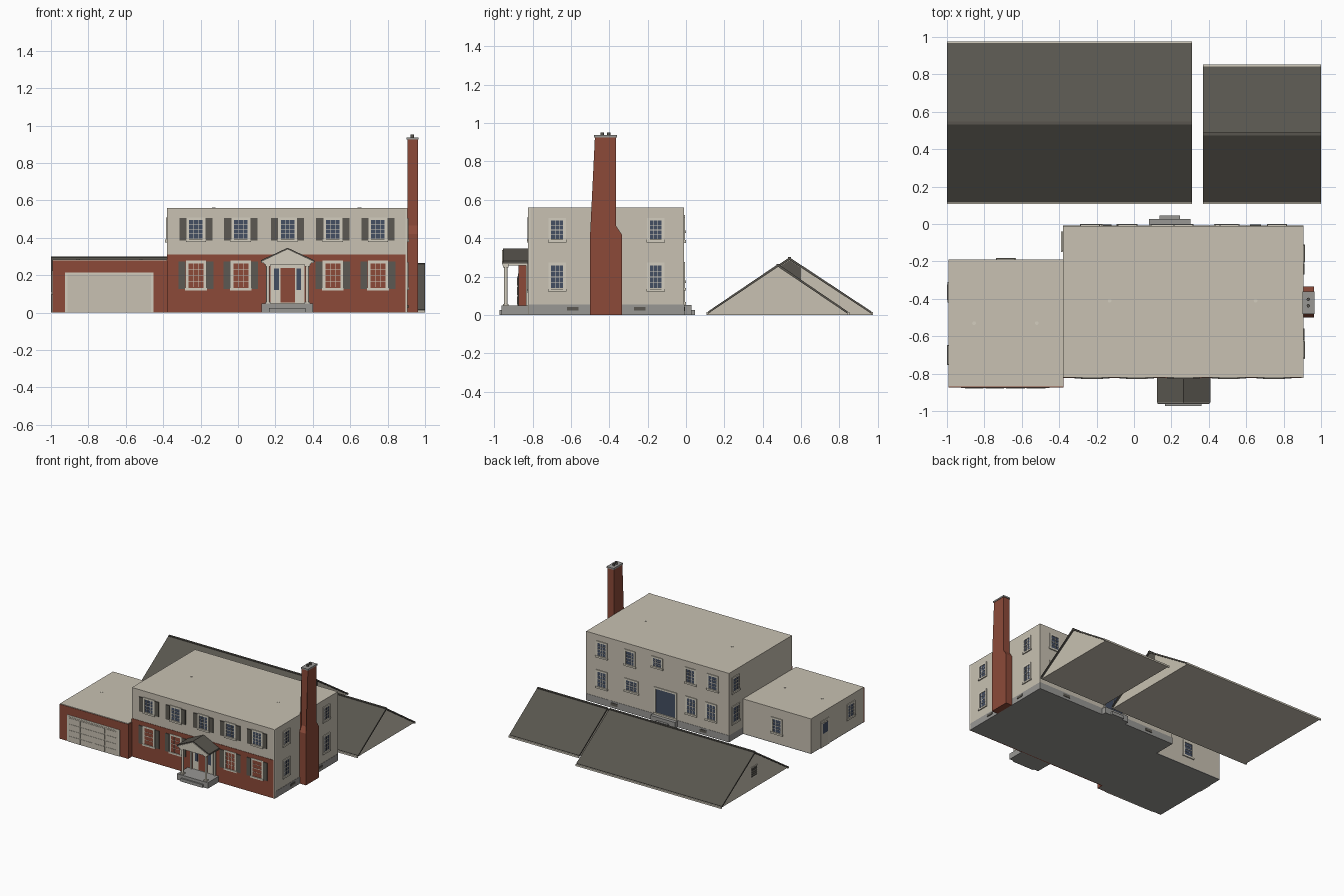
import bpy, bmesh, math
from mathutils import Vector

if "Cube" in bpy.data.objects:
    bpy.data.objects.remove(bpy.data.objects["Cube"])


def material(name, r, g, b):
    m = bpy.data.materials.new(name)
    lin = [((c / 255 + 0.055) / 1.055) ** 2.4 for c in (r, g, b)]
    m.diffuse_color = (*lin, 1)
    m.use_nodes = True
    m.node_tree.nodes["Principled BSDF"].inputs["Base Color"].default_value = m.diffuse_color
    return m


SIDING = material("beige_siding", 200, 193, 178)
TRIM = material("pale_trim", 212, 206, 191)
BRICK = material("red_brick", 140, 74, 57)
SHINGLE = material("dark_shingle", 88, 85, 78)
SHUTTER = material("shutter_grey", 92, 89, 82)
STONE = material("grey_stone", 152, 151, 148)
GLASS = material("blue_glass", 68, 78, 98)


def finish(name, bm, mats):
    bmesh.ops.recalc_face_normals(bm, faces=bm.faces)
    me = bpy.data.meshes.new(name)
    bm.to_mesh(me)
    bm.free()
    for m in mats:
        me.materials.append(m)
    ob = bpy.data.objects.new(name, me)
    bpy.context.collection.objects.link(ob)
    return ob


def boxes(name, items):
    """items: (material, x0, x1, y0, y1, z0, z1)"""
    bm, mats = bmesh.new(), []
    for mat, x0, x1, y0, y1, z0, z1 in items:
        if mat not in mats:
            mats.append(mat)
        vs = bmesh.ops.create_cube(bm, size=1)["verts"]
        for v in vs:
            v.co = Vector(((x0 + x1) / 2 + v.co.x * (x1 - x0),
                           (y0 + y1) / 2 + v.co.y * (y1 - y0),
                           (z0 + z1) / 2 + v.co.z * (z1 - z0)))
        for f in {f for v in vs for f in v.link_faces}:
            f.material_index = mats.index(mat)
    return finish(name, bm, mats)


def prism(name, mat, profile, a0, a1, axis):
    """Extrude a profile (horizontal, z) along the x or y axis."""
    bm = bmesh.new()
    pt = (lambda a, h, z: (a, h, z)) if axis == "x" else (lambda a, h, z: (h, a, z))
    lo = [bm.verts.new(pt(a0, h, z)) for h, z in profile]
    hi = [bm.verts.new(pt(a1, h, z)) for h, z in profile]
    ends = [bm.faces.new(lo), bm.faces.new(hi)]
    n = len(profile)
    for i in range(n):
        j = (i + 1) % n
        bm.faces.new((lo[i], lo[j], hi[j], hi[i]))
    bmesh.ops.triangulate(bm, faces=ends)
    return finish(name, bm, [mat])


def cylinders(name, mat, spots, r, z0, z1, sides=12):
    bm = bmesh.new()
    for x, y in spots:
        vs = bmesh.ops.create_cone(bm, cap_ends=True, segments=sides, radius1=r,
                                   radius2=r, depth=z1 - z0)["verts"]
        bmesh.ops.translate(bm, verts=vs, vec=(x, y, (z0 + z1) / 2))
    ob = finish(name, bm, [mat])
    for p in ob.data.polygons:
        p.use_smooth = abs(p.normal.z) < 0.5
    return ob


# Walls: (axis of the normal, plane position, outward sign)
FRONT, BACK, RIGHT = ("y", -0.82, -1), ("y", -0.01, 1), ("x", 0.905, 1)
MAIN_LEFT, GAR_LEFT = ("x", -0.38, -1), ("x", -0.992, -1)
GAR_BACK, GAR_FRONT = ("y", -0.19, 1), ("y", -0.87, -1)


def on_wall(wall, mat, u0, u1, z0, z1, depth):
    axis, p, s = wall
    d0, d1 = sorted((p - s * 0.004, p + s * depth))
    return (mat, u0, u1, d0, d1, z0, z1) if axis == "y" else (mat, d0, d1, u0, u1, z0, z1)


def window(name, wall, u, z0, z1, w=0.1, shutters=False, cols=3, rows=4):
    a, b, t = u - w / 2, u + w / 2, 0.014
    put = lambda *k: on_wall(wall, *k)
    parts = [put(GLASS, a + t, b - t, z0 + t, z1 - t, 0.002),
             put(TRIM, a, a + t, z0, z1, 0.006), put(TRIM, b - t, b, z0, z1, 0.006),
             put(TRIM, a + t, b - t, z1 - t, z1, 0.006),
             put(TRIM, a - 0.004, b + 0.004, z0 - 0.004, z0 + t - 0.004, 0.009)]
    for i in range(1, cols):
        c = a + t + (w - 2 * t) * i / cols
        parts.append(put(TRIM, c - 0.0012, c + 0.0012, z0 + t, z1 - t, 0.0035))
    for i in range(1, rows):
        c = z0 + t + (z1 - z0 - 2 * t) * i / rows
        h = 0.0025 if i * 2 == rows else 0.0012
        parts.append(put(TRIM, a + t, b - t, c - h, c + h, 0.0045))
    if shutters:
        for s0 in (a - 0.039, b + 0.001):
            parts.append(put(SHUTTER, s0, s0 + 0.038, z0 + 0.005, z1 - 0.005, 0.007))
    boxes(name, parts)


# Main house and garage shells
boxes("main_house", [(STONE, -0.38, 0.907, -0.82, -0.008, 0, 0.055),
                     (SIDING, -0.38, 0.905, -0.82, -0.01, 0.055, 0.56),
                     (BRICK, -0.38, 0.895, -0.823, -0.815, 0, 0.31),
                     (TRIM, 0.895, 0.907, -0.824, -0.81, 0, 0.56)])
boxes("garage", [(STONE, -0.992, -0.38, -0.87, -0.19, 0, 0.006),
                 (SIDING, -0.992, -0.38, -0.87, -0.19, 0.006, 0.285),
                 (BRICK, -0.993, -0.378, -0.873, -0.866, 0, 0.28),
                 (BRICK, -0.382, -0.377, -0.872, -0.82, 0, 0.28)])
for label, spots, z in (("house", ((-0.13, -0.41), (0.65, -0.41)), 0.56),
                        ("garage", ((-0.855, -0.53), (-0.52, -0.53)), 0.285)):
    cylinders(label + "_ceiling_light", TRIM, spots, 0.01, z - 0.002, z + 0.002)

# Front windows with shutters
for i, x in enumerate((-0.225, 0.015, 0.265, 0.507, 0.748)):
    window(f"front_upper_window_{i}", FRONT, x, 0.382, 0.51, shutters=True)
    if i != 2:
        window(f"front_lower_window_{i}", FRONT, x, 0.122, 0.278, w=0.108, shutters=True)

# Side and back windows
for i, y in enumerate((-0.672, -0.158)):
    window(f"right_upper_window_{i}", RIGHT, y, 0.382, 0.505, w=0.09)
    window(f"right_lower_window_{i}", RIGHT, y, 0.125, 0.272, w=0.09)
for i, (x, z0, z1) in enumerate(((0.765, 0.38, 0.51), (0.51, 0.38, 0.51), (0.265, 0.43, 0.52),
                                 (-0.035, 0.38, 0.51), (-0.235, 0.38, 0.51))):
    window(f"back_upper_window_{i}", BACK, x, z0, z1)
for i, (x, z0, w) in enumerate(((0.765, 0.13, 0.1), (0.495, 0.17, 0.125),
                                (-0.04, 0.13, 0.1), (-0.22, 0.13, 0.1))):
    window(f"back_lower_window_{i}", BACK, x, z0, 0.275, w=w)
window("left_upper_window", MAIN_LEFT, -0.095, 0.38, 0.51)
window("left_lower_window", MAIN_LEFT, -0.095, 0.13, 0.275)
window("garage_back_window", GAR_BACK, -0.685, 0.08, 0.21)
window("garage_left_window", GAR_LEFT, -0.70, 0.1, 0.225)
window("patio_door", BACK, 0.19, 0.056, 0.275, w=0.2, cols=2, rows=1)
boxes("basement_windows",
      [on_wall(RIGHT, SHUTTER, y - 0.03, y + 0.03, 0.024, 0.042, 0.006) for y in (-0.59, -0.24)]
      + [on_wall(BACK, SHUTTER, x - 0.03, x + 0.03, 0.02, 0.042, 0.006) for x in (0.65, -0.15)])

# Garage doors
door = [on_wall(GAR_FRONT, TRIM, -0.925, -0.452, 0, 0.215, 0.006),
        on_wall(GAR_FRONT, SIDING, -0.912, -0.465, 0, 0.203, 0.008)]
for c in range(4):
    for r in range(4):
        x, z = -0.904 + c * 0.11, 0.006 + r * 0.049
        door.append(on_wall(GAR_FRONT, SIDING, x, x + 0.1, z, z + 0.041, 0.0105))
boxes("garage_door", door)
boxes("garage_side_door", [on_wall(GAR_LEFT, TRIM, -0.42, -0.31, 0, 0.215, 0.005),
                           on_wall(GAR_LEFT, SIDING, -0.407, -0.323, 0.006, 0.2, 0.007),
                           on_wall(GAR_LEFT, GLASS, -0.395, -0.335, 0.11, 0.19, 0.008)])

# Front door with side lights
boxes("front_door", [on_wall(FRONT, TRIM, 0.175, 0.355, 0.05, 0.268, 0.007),
                     on_wall(FRONT, BRICK, 0.226, 0.304, 0.055, 0.24, 0.010)]
      + [on_wall(FRONT, GLASS, x, x + 0.026, 0.12, 0.235, 0.009) for x in (0.192, 0.312)])

# Front and back steps
boxes("front_steps", [(STONE, 0.125, 0.402, -0.962, -0.82, 0, 0.048),
                      (STONE, 0.165, 0.362, -0.973, -0.95, 0, 0.025)])
boxes("back_steps", [(STONE, 0.08, 0.302, -0.012, 0.028, 0, 0.052),
                     (STONE, 0.137, 0.246, 0.02, 0.046, 0, 0.026)])

# Portico: posts, beams, pediment and gable roof
cylinders("portico_columns", TRIM, [(x, -0.94) for x in (0.16, 0.37)], 0.009, 0.048, 0.265)
boxes("portico_beams", [(TRIM, 0.14, 0.39, -0.957, -0.925, 0.257, 0.278)]
      + [(TRIM, x - 0.012, x + 0.012, -0.93, -0.82, 0.257, 0.278) for x in (0.16, 0.37)]
      + [(TRIM, x - 0.008, x + 0.008, -0.835, -0.82, 0.048, 0.26) for x in (0.16, 0.37)]
      + [(TRIM, x - 0.014, x + 0.014, -0.954, -0.926, z, z + 0.01)
         for x in (0.16, 0.37) for z in (0.048, 0.248)])
prism("portico_pediment", TRIM, [(0.125, 0.265), (0.405, 0.265), (0.405, 0.272),
                                 (0.265, 0.338), (0.125, 0.272)], -0.96, -0.82, "y")
prism("portico_roof", SHINGLE, [(0.122, 0.27), (0.265, 0.336), (0.408, 0.27), (0.408, 0.28),
                                (0.265, 0.347), (0.122, 0.28)], -0.955, -0.82, "y")

# Chimney with shoulders, cap and flues
prism("chimney", BRICK, [(-0.50, 0), (-0.335, 0), (-0.335, 0.42), (-0.365, 0.465), (-0.365, 0.93),
                         (-0.475, 0.93), (-0.475, 0.465), (-0.50, 0.42)], 0.905, 0.962, "x")
boxes("chimney_cap", [(STONE, 0.902, 0.966, -0.48, -0.36, 0.925, 0.937)])
cylinders("chimney_flues", SHUTTER, [(0.932, -0.437), (0.932, -0.403)], 0.009, 0.93, 0.952)


# Detached roofs standing on the ground
def roof(name, x0, x1, y0, y1, yr, zr):
    prism(name + "_gable", SIDING, [(y0, 0), (y1, 0), (y1, 0.009), (yr, zr - 0.012), (y0, 0.009)],
          x0 + 0.012, x1 - 0.012, "x")
    prism(name + "_shingles", SHINGLE,
          [(y0 + 0.009, 0.006), (yr, zr - 0.014), (y1 - 0.009, 0.006), (y1 - 0.009, 0.018),
           (yr, zr), (y0 + 0.009, 0.018)], x0, x1, "x")
    boxes(name + "_eave_trim", [(TRIM, x0, x1, y, y + 0.009, 0, 0.014) for y in (y0, y1 - 0.009)])
    boxes(name + "_ridge_cap", [(SHINGLE, x0, x1, yr - 0.008, yr + 0.008, zr - 0.008, zr + 0.001)])


roof("main_roof", -1.0, 0.31, 0.106, 0.976, 0.54, 0.30)
roof("garage_roof", 0.37, 1.0, 0.106, 0.852, 0.48, 0.265)

# Louvred gable vents
boxes("left_gable_vent", [(TRIM, -0.992, -0.98, 0.495, 0.585, 0.09, 0.18)]
      + [(SHUTTER, -0.996, -0.985, 0.507, 0.573, z, z + 0.009) for z in (0.102, 0.118, 0.134, 0.15, 0.162)])
prism("right_gable_louvre", SHINGLE, [(0.48, 0.18), (0.60, 0.18), (0.60, 0.245), (0.54, 0.285),
                                      (0.48, 0.245)], 0.29, 0.301, "x")
